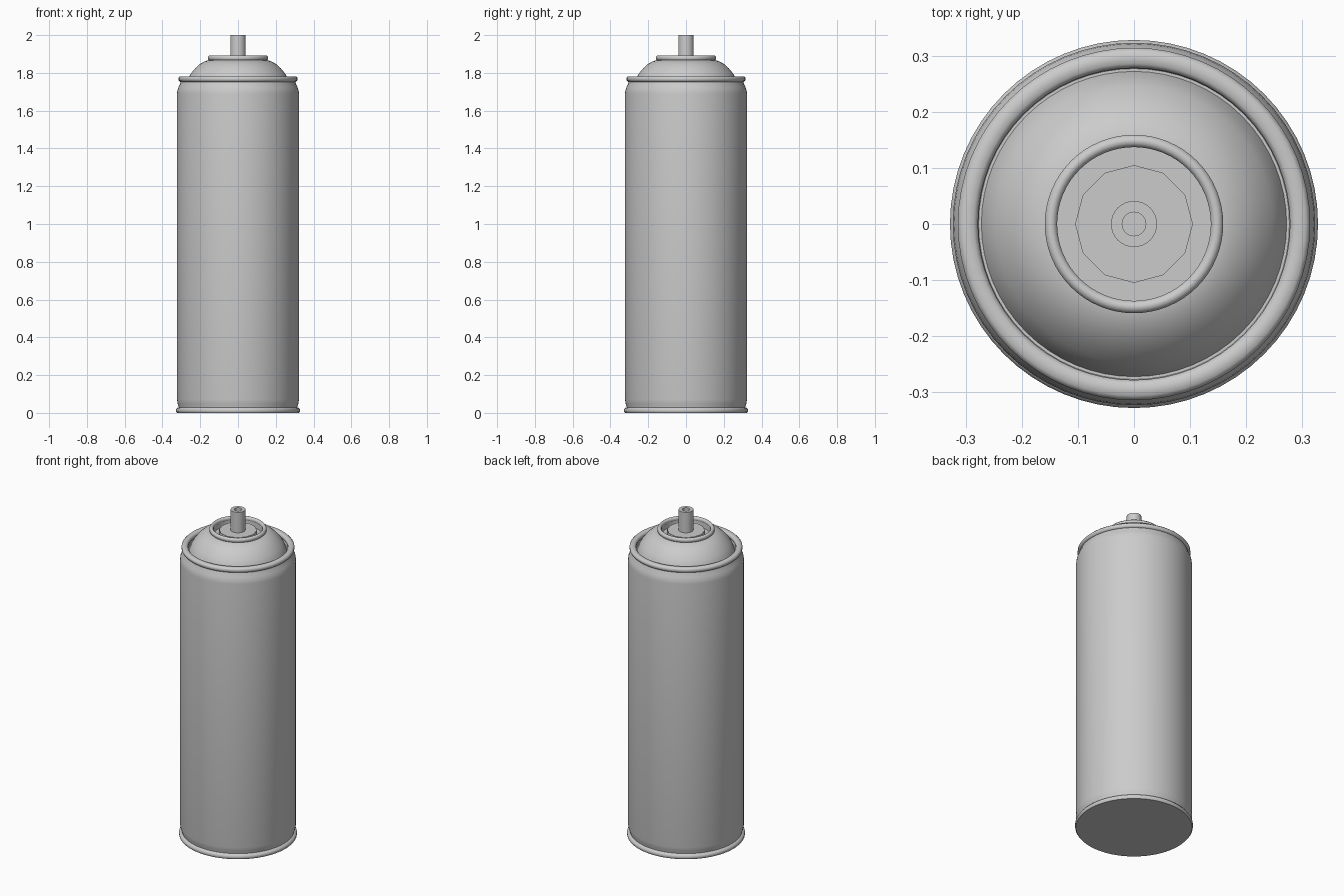
import bpy, bmesh, math

if "Cube" in bpy.data.objects:
    bpy.data.objects.remove(bpy.data.objects["Cube"])

grey = bpy.data.materials.new("metal grey")
grey.diffuse_color = (0.6, 0.6, 0.6, 1)
grey.use_nodes = True
grey.node_tree.nodes["Principled BSDF"].inputs["Base Color"].default_value = grey.diffuse_color


def lathe(name, profile, sides, closed=False, angle=35):
    """Revolve an (r, z) profile around z; r = 0 becomes a pole."""
    bm = bmesh.new()
    rings = []
    for r, z in profile:
        if r == 0:
            rings.append([bm.verts.new((0, 0, z))] * sides)
        else:
            rings.append([bm.verts.new((r * math.cos(2 * math.pi * i / sides),
                                        r * math.sin(2 * math.pi * i / sides), z))
                          for i in range(sides)])
    pairs = list(zip(rings, rings[1:]))
    if closed:
        pairs.append((rings[-1], rings[0]))
    for a, b in pairs:
        for i in range(sides):
            j = (i + 1) % sides
            quad = list(dict.fromkeys((a[i], a[j], b[j], b[i])))
            bm.faces.new(quad)
    bmesh.ops.recalc_face_normals(bm, faces=bm.faces)
    me = bpy.data.meshes.new(name)
    bm.to_mesh(me)
    bm.free()
    ob = bpy.data.objects.new(name, me)
    bpy.context.collection.objects.link(ob)
    me.materials.append(grey)
    bpy.ops.object.select_all(action='DESELECT')
    ob.select_set(True)
    bpy.context.view_layer.objects.active = ob
    bpy.ops.object.shade_smooth_by_angle(angle=math.radians(angle))
    return ob


def rounded_ring(name, r0, r1, z0, z1, b):
    """Seam ring with bevelled rectangular section."""
    pts = [(r0, z0 + b), (r0 + b, z0), (r1 - b, z0), (r1, z0 + b),
           (r1, z1 - b), (r1 - b, z1), (r0 + b, z1), (r0, z1 - b)]
    return lathe(name, pts, 64, closed=True, angle=50)


# can body with rounded shoulder and foot
lathe("can_body", [(0, 0.005), (0.31, 0.005), (0.313, 0.03), (0.319, 0.048),
                   (0.323, 0.07), (0.323, 1.69), (0.321, 1.707), (0.315, 1.725),
                   (0.307, 1.742), (0.302, 1.76), (0.285, 1.765)], 64)

# bottom seam
lathe("bottom_rim", [(0, 0), (0.323, 0), (0.328, 0.006), (0.328, 0.018),
                     (0.322, 0.026), (0.312, 0.03)], 64, angle=50)

# top seam
rounded_ring("top_rim", 0.278, 0.314, 1.753, 1.782, 0.008)

# domed shoulder, running down into a groove inside the seam
lathe("dome", [(0.284, 1.765), (0.277, 1.745), (0.272, 1.745), (0.262, 1.775),
               (0.247, 1.80), (0.226, 1.825), (0.202, 1.847), (0.18, 1.859),
               (0.162, 1.866), (0.148, 1.868)], 64)

# valve cup collar and recessed cup
rounded_ring("valve_collar", 0.137, 0.159, 1.865, 1.892, 0.007)
lathe("valve_cup", [(0.139, 1.875), (0.137, 1.84), (0, 1.84)], 64)

# raised valve disc
lathe("valve_disc", [(0.105, 1.84), (0.105, 1.874), (0, 1.874)], 12)

# hollow spray stem
lathe("valve_stem", [(0.041, 1.87), (0.041, 2.0), (0.021, 2.0),
                     (0.021, 1.95), (0, 1.95)], 32)
